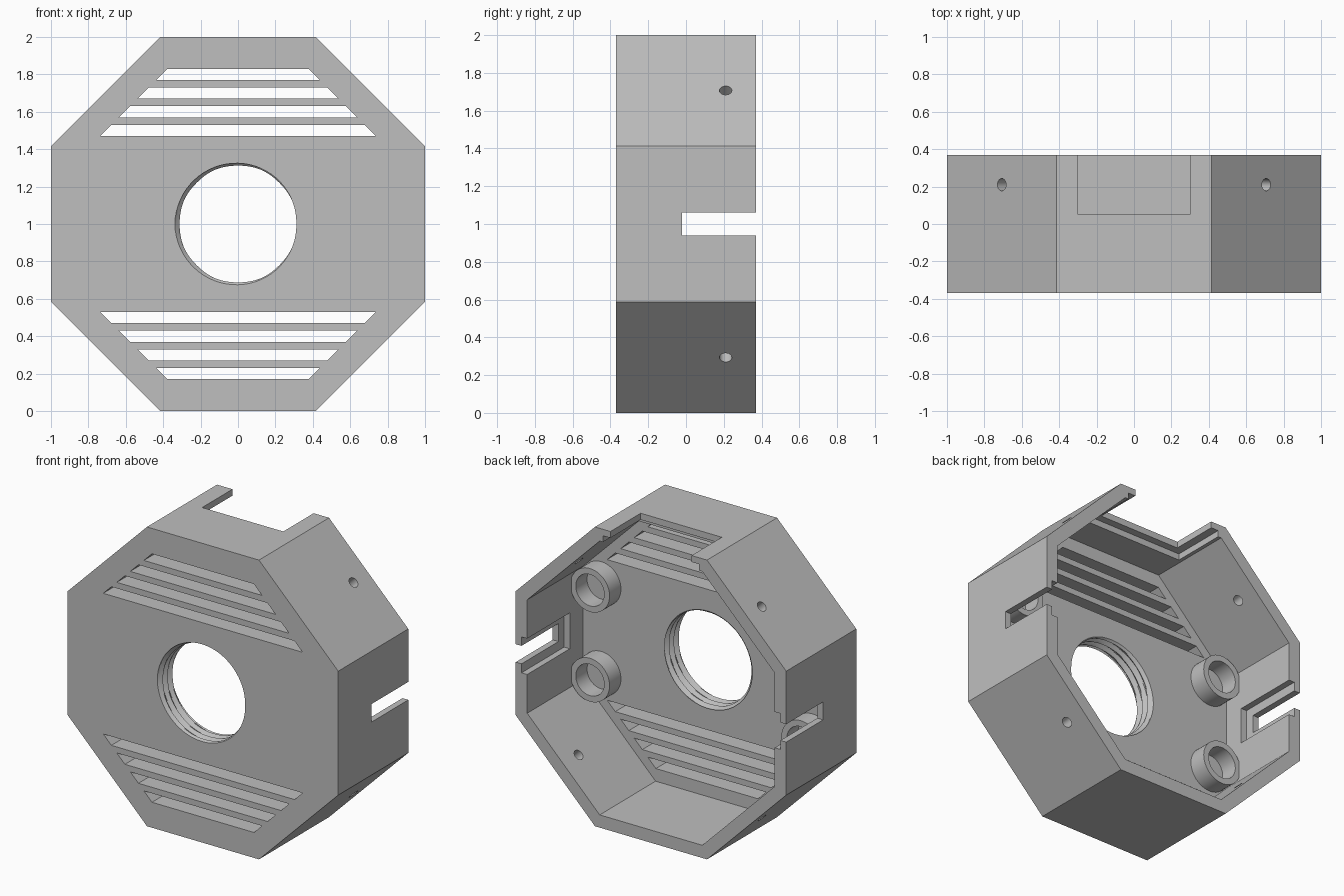
import bpy, bmesh, math
from mathutils import Matrix, Vector

if "Cube" in bpy.data.objects:
    bpy.data.objects.remove(bpy.data.objects["Cube"])

FRONT, BACK, PLATE = -0.37, 0.37, -0.22   # depth of shell and of the front plate
WALL = 0.085
MID = 1.0                                 # height of the centre

grey = bpy.data.materials.new("plain_grey")
grey.use_nodes = True
color = (0.52, 0.52, 0.52, 1)
grey.diffuse_color = color
grey.node_tree.nodes["Principled BSDF"].inputs["Base Color"].default_value = color


def finish(name, bm):
    bmesh.ops.recalc_face_normals(bm, faces=bm.faces)
    mesh = bpy.data.meshes.new(name)
    bm.to_mesh(mesh)
    bm.free()
    mesh.materials.append(grey)
    ob = bpy.data.objects.new(name, mesh)
    bpy.context.collection.objects.link(ob)
    return ob


def prism(name, outline, y0, y1):
    """Extrude an x-z outline along y."""
    bm = bmesh.new()
    face = bm.faces.new([bm.verts.new((x, y0, z)) for x, z in outline])
    new = bmesh.ops.extrude_face_region(bm, geom=[face])["geom"]
    verts = [v for v in new if isinstance(v, bmesh.types.BMVert)]
    bmesh.ops.translate(bm, verts=verts, vec=(0, y1 - y0, 0))
    return finish(name, bm)


def box(name, x0, x1, y0, y1, z0, z1):
    return prism(name, [(x0, z0), (x1, z0), (x1, z1), (x0, z1)], y0, y1)


def rod(name, center, axis, radius, length, sides=48):
    bm = bmesh.new()
    turn = Vector(axis).to_track_quat('Z', 'Y').to_matrix().to_4x4()
    bmesh.ops.create_cone(bm, cap_ends=True, segments=sides, radius1=radius, radius2=radius,
                          depth=length, matrix=Matrix.Translation(center) @ turn)
    return finish(name, bm)


def octagon(apothem):
    r = apothem / math.cos(math.pi / 8)
    angles = [(k + 0.5) * math.pi / 4 for k in range(8)]
    return [(r * math.cos(a), MID + r * math.sin(a)) for a in angles]


def combine(target, other, operation='DIFFERENCE'):
    """Apply a boolean and discard the helper."""
    mod = target.modifiers.new("cut", 'BOOLEAN')
    mod.operation, mod.solver, mod.object = operation, 'EXACT', other
    bpy.context.view_layer.objects.active = target
    bpy.ops.object.modifier_apply(modifier=mod.name)
    bpy.data.objects.remove(other)


def threaded_cutter(inner, depth, pitch, y0, y1, sides=64, rows=32):
    """Closed column whose radius follows a helical V thread."""
    bm = bmesh.new()
    rings = []
    for j in range(rows + 1):
        y = y0 + (y1 - y0) * j / rows
        ring = []
        for i in range(sides):
            a = 2 * math.pi * i / sides
            phase = ((y - FRONT) / pitch + i / sides) % 1
            r = inner + depth * (1 - abs(2 * phase - 1))
            ring.append(bm.verts.new((r * math.cos(a), y, MID + r * math.sin(a))))
        rings.append(ring)
    for low, high in zip(rings, rings[1:]):
        for i in range(sides):
            k = (i + 1) % sides
            bm.faces.new((low[i], low[k], high[k]))
            bm.faces.new((low[i], high[k], high[i]))
    bm.faces.new(rings[0])
    bm.faces.new(rings[-1])
    return finish("thread_cutter", bm)


# Octagonal shell, open at the back
housing = prism("housing", octagon(1.0), FRONT, BACK)
combine(housing, prism("cavity", octagon(1 - WALL), PLATE, BACK + 0.1))

# Vent slots, mirrored above and below the opening
for row in range(4):
    low, high = 0.47 + 0.1 * row, 0.53 + 0.1 * row
    for s in (1, -1):
        outline = [(x * (1.207 - h), MID + s * h)
                   for x, h in ((-1, low), (1, low), (1, high), (-1, high))]
        combine(housing, prism("vent", outline, FRONT - 0.1, PLATE + 0.1))

# Screw bosses with blind holes, trimmed flush with the side walls
for sx in (1, -1):
    for sz in (1, -1):
        x, z = sx * 0.78, MID + sz * 0.3
        length = 0.16
        boss = rod("boss", (x, PLATE - 0.04 + length / 2, z), (0, 1, 0), 0.145, length)
        combine(housing, boss, 'UNION')
        combine(housing, rod("boss_hole", (x, PLATE + 0.101, z), (0, 1, 0), 0.105, 0.2))

# Side slots with a wider groove on the inside
for s in (1, -1):
    x0, x1 = sorted((s * 0.88, s * 1.1))
    combine(housing, box("slot", x0, x1, -0.02, BACK + 0.1, MID - 0.06, MID + 0.06))
    x0, x1 = sorted((s * 0.915, s * 0.957))
    x0, x1 = (x0 - 0.01, x1) if s > 0 else (x0, x1 + 0.01)
    combine(housing, box("groove", x0, x1, -0.08, BACK + 0.1, MID - 0.12, MID + 0.12))

# Top notch with the same inner groove
combine(housing, box("notch", -0.3, 0.3, 0.05, BACK + 0.1, 1.88, 2.1))
combine(housing, box("notch_groove", -0.355, 0.355, 0.0, BACK + 0.1, 1.9, 1.957))

# Screw holes through the diagonal walls
for sx in (1, -1):
    for sz in (1, -1):
        hole = rod("screw_hole", (sx * 0.68, 0.21, MID + sz * 0.68), (sx, 0, sz), 0.033, 0.3, 24)
        combine(housing, hole)

# Threaded central opening
combine(housing, threaded_cutter(0.312, 0.026, 0.05, FRONT - 0.025, PLATE + 0.025))

# Crisp edges with smooth round bores
bpy.ops.object.select_all(action='DESELECT')
housing.select_set(True)
bpy.context.view_layer.objects.active = housing
bpy.ops.object.shade_smooth_by_angle(angle=math.radians(25))
